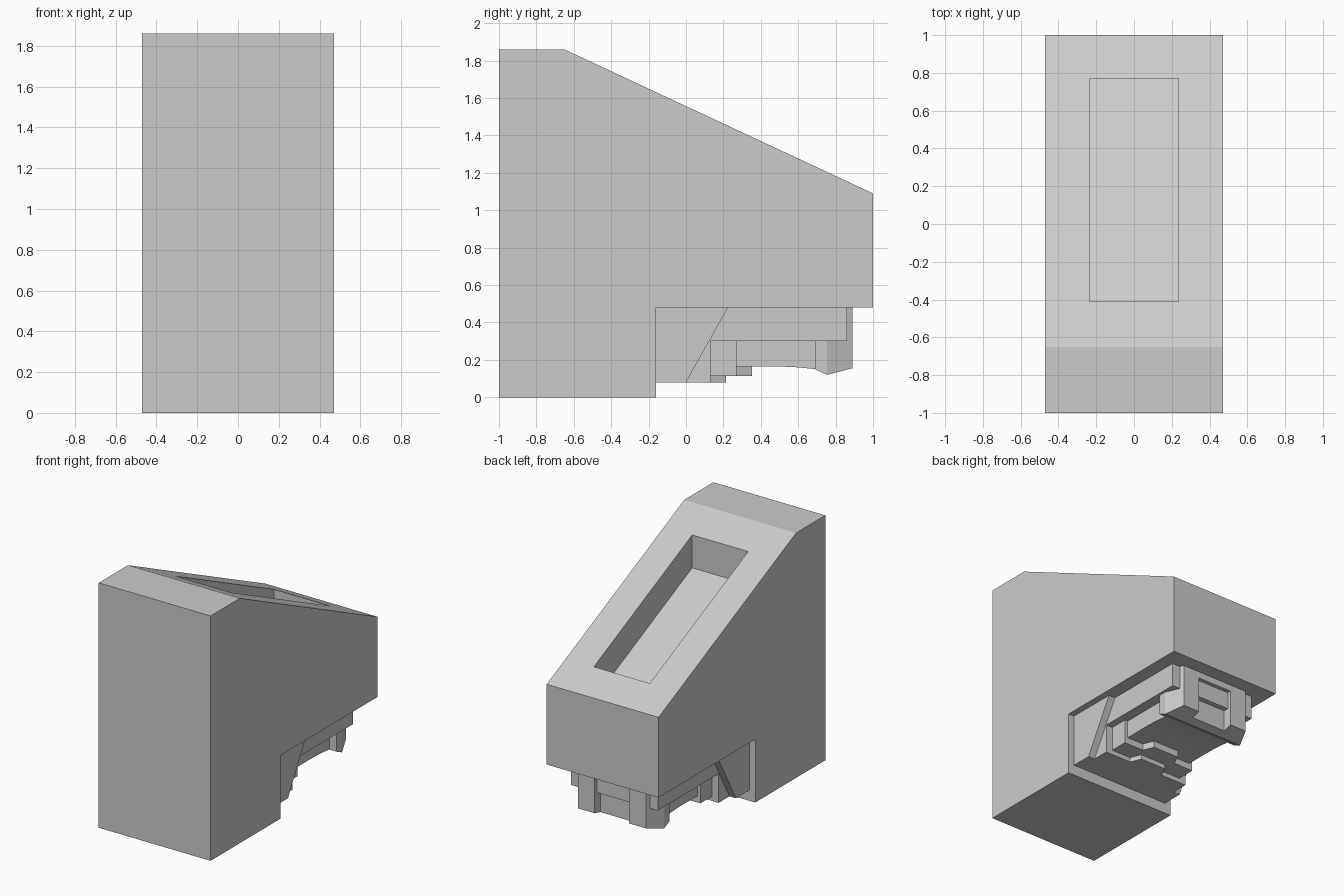
import bpy
import bmesh

cube = bpy.data.objects.get("Cube")
if cube:
    bpy.data.objects.remove(cube, do_unlink=True)

GREY = (0.6, 0.6, 0.6, 1.0)
grey = bpy.data.materials.new("plain grey")
grey.use_nodes = True
grey.diffuse_color = GREY
grey.node_tree.nodes["Principled BSDF"].inputs["Base Color"].default_value = GREY


def prism(name, points, place, offset):
    """Extrude a flat outline along an axis."""
    bm = bmesh.new()
    face = bm.faces.new([bm.verts.new(place(p)) for p in points])
    out = bmesh.ops.extrude_face_region(bm, geom=[face])
    verts = [g for g in out["geom"] if isinstance(g, bmesh.types.BMVert)]
    bmesh.ops.translate(bm, vec=offset, verts=verts)
    bmesh.ops.recalc_face_normals(bm, faces=bm.faces)
    mesh = bpy.data.meshes.new(name)
    bm.to_mesh(mesh)
    bm.free()
    mesh.materials.append(grey)
    ob = bpy.data.objects.new(name, mesh)
    bpy.context.collection.objects.link(ob)
    return ob


def side_prism(name, half, profile):
    """Side outline (y, z) extruded across the width."""
    return prism(name, profile, lambda p: (-half, p[0], p[1]), (2 * half, 0, 0))


def plan_prism(name, half_plan, bottom, top):
    """Half plan outline (x, y), mirrored and extruded upward."""
    plan = half_plan + [(-x, y) for x, y in reversed(half_plan)]
    return prism(name, plan, lambda p: (p[0], p[1], bottom), (0, 0, top - bottom))


def cut(ob, cutter, operation="DIFFERENCE"):
    cutter.hide_render = True
    mod = ob.modifiers.new("cut", "BOOLEAN")
    mod.operation = operation
    mod.solver = "EXACT"
    mod.object = cutter
    bpy.context.view_layer.objects.active = ob
    bpy.ops.object.modifier_apply(modifier=mod.name)
    bpy.data.objects.remove(cutter, do_unlink=True)


def slope(y):
    return 1.86 - (y + 0.65) * 0.77 / 1.65


# Main housing with a sloped top and a sunken panel
body = side_prism("housing", 0.47, [
    (-1, 0), (-0.16, 0), (-0.16, 0.48), (1, 0.48), (1, 1.09), (-0.65, 1.86), (-1, 1.86)])
near, far, depth = -0.41, 0.77, 0.25
cut(body, side_prism("panel_cutter", 0.235, [
    (near, slope(near) - depth), (far, slope(far) - depth),
    (far, slope(far) + depth), (near, slope(near) + depth)]))

# Stepped mount under the overhang
side_prism("wedge_plate", 0.42, [(-0.17, 0.08), (0, 0.08), (0.23, 0.49), (-0.17, 0.49)])
side_prism("upper_mount", 0.365, [
    (-0.1, 0.08), (0.13, 0.08), (0.13, 0.3), (0.86, 0.3), (0.86, 0.49), (-0.1, 0.49)])
side_prism("arched_rail", 0.285, [
    (0.1, 0.165), (0.5, 0.165), (0.6, 0.16), (0.7, 0.15), (0.7, 0.4), (0.1, 0.4)])

# Keyed ledges with tapered tongues
for name, start, end, bottom, half in (("lower_ledge", 0.0, 0.13, 0.08, 0.31),
                                       ("middle_ledge", 0.1, 0.27, 0.115, 0.31)):
    plan_prism(name, [(half, start), (half, end), (0.145, end), (0.11, end + 0.083)],
               bottom, 0.35)

# End block: plan outline intersected with a pointed side outline, then notched
block = plan_prism("end_block", [(0.345, 0.69), (0.345, 0.755), (0.285, 0.89)], 0, 0.49)
cut(block, side_prism("keel_cutter", 0.6, [
    (0.6, 0.191), (0.755, 0.12), (1, 0.184), (1, 0.6), (0.6, 0.6)]), "INTERSECT")
cut(block, plan_prism("notch_cutter", [(0.145, 0.82), (0.145, 1)], -0.1, 0.43))
